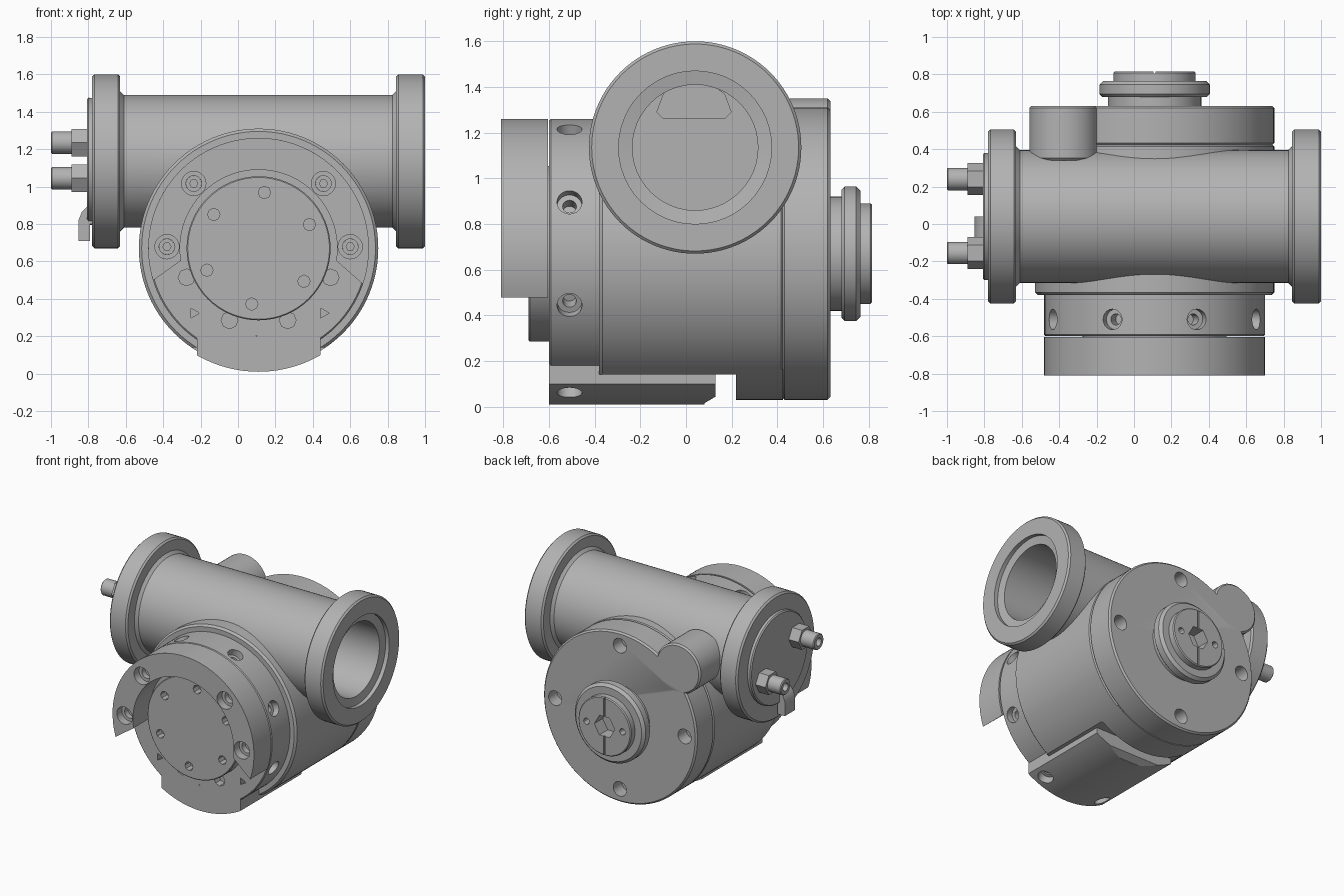
import bpy, bmesh
from math import sin, cos, pi, radians
from mathutils import Vector

cube = bpy.data.objects.get("Cube")
if cube:
    bpy.data.objects.remove(cube)

metal = bpy.data.materials.new("grey metal")
metal.use_nodes = True
metal.diffuse_color = (0.45, 0.45, 0.45, 1)
metal.node_tree.nodes["Principled BSDF"].inputs["Base Color"].default_value = (0.45, 0.45, 0.45, 1)

X, Y, Z = Vector((1, 0, 0)), Vector((0, 1, 0)), Vector((0, 0, 1))
CX, CZ = 0.11, 0.67              # axis of the main housing
HOUSING = Vector((CX, 0, CZ))
TUBE = Vector((0, 0.04, 1.135))  # axis of the cross tube


def finish(name, bm):
    bmesh.ops.recalc_face_normals(bm, faces=bm.faces)
    mesh = bpy.data.meshes.new(name)
    bm.to_mesh(mesh)
    bm.free()
    mesh.materials.append(metal)
    ob = bpy.data.objects.new(name, mesh)
    bpy.context.collection.objects.link(ob)
    return ob


def lathe(name, origin, axis, profile, seg=64, turn=0.0):
    """Closed solid of revolution; profile lists (distance along axis, radius)."""
    bm = bmesh.new()
    q = Z.rotation_difference(axis)
    rings = []
    for d, r in profile:
        rings.append([bm.verts.new(origin + q @ Vector((
            r * cos(turn + 2 * pi * i / seg), r * sin(turn + 2 * pi * i / seg), d)))
            for i in range(seg)])
    for a, b in zip(rings, rings[1:]):
        for i in range(seg):
            j = (i + 1) % seg
            bm.faces.new((a[i], a[j], b[j], b[i]))
    bm.faces.new(rings[0])
    bm.faces.new(rings[-1])
    return finish(name, bm)


def disc(name, origin, axis, d0, d1, r, c=0.012, seg=64):
    """Cylinder with chamfered rims."""
    return lathe(name, origin, axis, [(d0, r - c), (d0 + c, r), (d1 - c, r), (d1, r - c)], seg)


def prism(name, points, axis, d0, d1):
    """Extrude an outline of 3D points along an axis."""
    bm = bmesh.new()
    a = [bm.verts.new(p + axis * d0) for p in points]
    b = [bm.verts.new(p + axis * d1) for p in points]
    bm.faces.new(a)
    bm.faces.new(b)
    for i in range(len(a)):
        j = (i + 1) % len(a)
        bm.faces.new((a[i], a[j], b[j], b[i]))
    return finish(name, bm)


def box(name, lo, hi):
    pts = [Vector((x, y, 0)) for x, y in
           ((lo[0], lo[1]), (hi[0], lo[1]), (hi[0], hi[1]), (lo[0], hi[1]))]
    return prism(name, pts, Z, lo[2], hi[2])


def boolean(ob, others, op="DIFFERENCE"):
    bpy.context.view_layer.objects.active = ob
    for other in others:
        mod = ob.modifiers.new(op.title(), "BOOLEAN")
        mod.operation, mod.object, mod.solver = op, other, "EXACT"
        bpy.ops.object.modifier_apply(modifier=mod.name)
        bpy.data.objects.remove(other)


def polar(angle, r, y=0.0):
    a = radians(angle)
    return Vector((CX + r * cos(a), y, CZ + r * sin(a)))


def hole(origin, axis, r, depth, inner=0.0, seg=20):
    """Cutter for a hole going inward along axis, optionally stepped."""
    prof = [(-0.05, r), (depth, r)]
    if inner:
        prof += [(depth, inner), (depth + 0.07, inner)]
    return lathe("hole_cutter", origin, axis, prof, seg)


# Main housing with a flat underside, joined to the flanged cross tube
housing = disc("housing", HOUSING, Y, -0.38, 0.43, 0.64, 0.015, 96)
boolean(housing, [box("flat_cutter", (-1, -1, -0.5), (1, 0.22, 0.14))])
c = 0.012
tube = lathe("cross_tube", TUBE, X, [
    (-0.78, 0.465 - c), (-0.78 + c, 0.465), (-0.63 - c, 0.465), (-0.63, 0.465 - c),
    (-0.63, 0.375), (-0.61, 0.355), (0.825, 0.355), (0.845, 0.375),
    (0.845, 0.465 - c), (0.845 + c, 0.465), (1 - c, 0.465), (1, 0.465 - c)], 96)
boolean(housing, [tube], "UNION")
boolean(housing, [lathe("bore_cutter", TUBE, X, [
    (-0.72, 0.275), (0.96, 0.275), (0.97, 0.335), (1.1, 0.335)], 48)])

# Arched stop deep in the bore
arch = [Vector((0, y, z)) for y, z in
        ((-0.13, 1.29), (-0.1, 1.26), (0.17, 1.26), (0.2, 1.29), (0.17, 1.37),
         (0.1, 1.42), (-0.03, 1.42), (-0.1, 1.37))]
prism("bore_stop", arch, X, -0.73, -0.6)

# Front collar with radial holes
collar = disc("front_collar", HOUSING, Y, -0.6, -0.37, 0.59, 0.008, 96)
cutters = []
for k in range(8):
    a = 22.5 + 45 * k
    if a not in (247.5, 292.5):
        cutters.append(hole(polar(a, 0.59, -0.51), HOUSING - polar(a, 1), 0.055, 0.05, 0.03))
for a in (-22, 202, 248, 292):
    cutters.append(hole(polar(a, 0.415, -0.6), Y, 0.045, 0.06, seg=8))
for a in (225, 270, 315):
    cutters.append(hole(polar(a, 0.49, -0.6), Y, 0.03, 0.05, seg=3))
boolean(collar, cutters)

# Foot pad under the housing
arc = [polar(a, 0.66) for a in range(240, 301, 3)]
foot = prism("foot_pad", [Vector((CX - 0.33, 0, 0.2))] + arc + [Vector((CX + 0.33, 0, 0.2))],
             Y, -0.6, 0.13)
slope = [Vector((0, y, z)) for y, z in ((0.08, -0.01), (0.08, 0.015), (0.14, 0.05), (0.14, -0.01))]
cutters = [hole(polar(a, 0.65, -0.51), HOUSING - polar(a, 1), 0.055, 0.05, 0.03)
           for a in (247.5, 292.5)]
boolean(foot, cutters + [prism("foot_slope", slope, X, -1, 1)])

# Open clamp ring on the front with counterbored bolts
outline = [polar(a, 0.59) for a in range(-19, 200, 3)]
outline += [polar(a, 0.42) for a in range(189, -10, -3)]
ring = prism("clamp_ring", outline, Y, -0.81, -0.605)
spots = [polar(a, 0.49, -0.81) for a in (1, 45, 135, 179)]
boolean(ring, [hole(p, Y, 0.065, 0.06, 0.042) for p in spots])
for p in spots:
    head = lathe("clamp_bolt", p, Y, [(0.1, 0.042), (0.15, 0.042)], 16)
    boolean(head, [hole(p, Y, 0.022, 0.13, seg=6)])

# Front face plate with a circle of small holes
plate = disc("front_plate", HOUSING, Y, -0.69, -0.59, 0.385, 0.006)
boolean(plate, [hole(polar(a, 0.3, -0.69), Y, 0.033, 0.06, seg=8)
                for a in (25, 84, 143, 203, 263, 324)])

# Back cover with a rounded lobe and four bolt holes
cover = disc("back_cover", HOUSING, Y, 0.42, 0.632, 0.64, 0.012, 96)
boolean(cover, [disc("lobe", Vector((-0.375, 0, 1.165)), Y, 0.34, 0.632, 0.185, 0.012, 48)],
        "UNION")
boolean(cover, [hole(polar(a, 0.54, 0.632), -Y, 0.055, 0.1) for a in (0, 90, 180, 270)])
# Lower skirt of the cover, in front of it
skirt = [polar(a, 0.64) for a in range(232, 309, 2)]
prism("cover_skirt", skirt, Y, 0.22, 0.425)

# Stepped back boss with socket and pin holes
boss = lathe("back_boss", HOUSING, Y, [
    (0.62, 0.25), (0.68, 0.25), (0.68, 0.28), (0.695, 0.295), (0.745, 0.295),
    (0.765, 0.275), (0.765, 0.22), (0.808, 0.22), (0.815, 0.213)])
cutters = [hole(HOUSING + Y * 0.815, -Y, 0.085, 0.1, seg=6)]
cutters += [hole(polar(a, 0.15, 0.815), -Y, 0.024, 0.06, seg=12) for a in (0, 180)]
cutters += [box("slit", (CX - 0.006, 0.805, CZ - 0.3), (CX + 0.006, 0.9, CZ + 0.3))]
boolean(boss, cutters)

# End cover with two hose fittings
disc("end_cover", TUBE, X, -0.808, -0.77, 0.34, 0.008)
for side, y, z in (("upper", -0.155, 1.235), ("lower", 0.24, 1.045)):
    at = Vector((0, y, z))
    lathe(side + "_fitting_nut", at, X, [(-0.89, 0.085), (-0.8, 0.085)], 6, pi / 6)
    tip = disc(side + "_fitting_tip", at, X, -1.0, -0.88, 0.06, 0.006, 32)
    boolean(tip, [hole(at - X, X, 0.03, 0.08)])

# Small hooked spout below the fittings
hook = [Vector((x, 0, z)) for x, z in
        ((-0.78, 0.9), (-0.81, 0.89), (-0.835, 0.865), (-0.853, 0.82),
         (-0.853, 0.71), (-0.79, 0.71), (-0.79, 0.8), (-0.78, 0.8))]
prism("drain_spout", hook, Y, -0.08, 0.04)

# Smooth the round parts and keep edges sharp
bpy.ops.object.select_all(action="DESELECT")
for ob in bpy.context.scene.objects:
    if ob.type == "MESH" and metal.name in ob.data.materials:
        ob.select_set(True)
        bpy.context.view_layer.objects.active = ob
bpy.ops.object.shade_smooth_by_angle(angle=radians(30))
